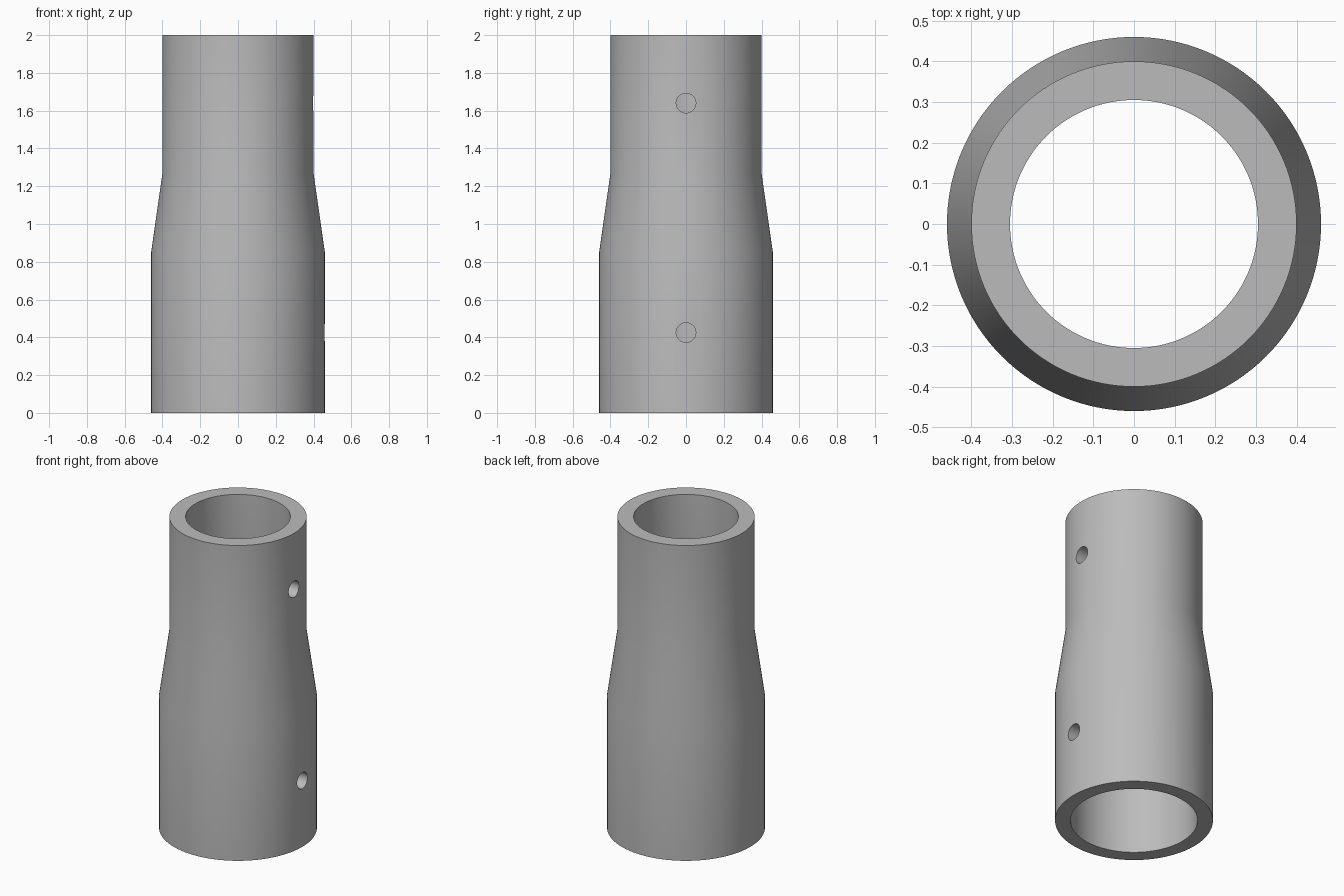
import bpy, bmesh, math
from mathutils import Matrix

cube = bpy.data.objects.get("Cube")
if cube:
    bpy.data.objects.remove(cube, do_unlink=True)

grey = bpy.data.materials.new("plain grey")
grey.use_nodes = True
GREY = (0.5, 0.5, 0.5, 1)
grey.diffuse_color = GREY
grey.node_tree.nodes["Principled BSDF"].inputs["Base Color"].default_value = GREY

SEGMENTS = 128


def make_object(name, bm):
    bmesh.ops.recalc_face_normals(bm, faces=bm.faces)
    mesh = bpy.data.meshes.new(name)
    bm.to_mesh(mesh)
    bm.free()
    mesh.materials.append(grey)
    obj = bpy.data.objects.new(name, mesh)
    bpy.context.collection.objects.link(obj)
    return obj


# Reducing sleeve: closed wall profile (radius, height) spun about z
profile = [(0.46, 0), (0.46, 0.85), (0.40, 1.27), (0.40, 2),
           (0.305, 2), (0.305, 1.27), (0.37, 0.85), (0.37, 0)]
bm = bmesh.new()
rings = []
for radius, height in profile:
    ring = []
    for i in range(SEGMENTS):
        a = math.tau * i / SEGMENTS
        ring.append(bm.verts.new((radius * math.cos(a), radius * math.sin(a), height)))
    rings.append(ring)
for k, ring in enumerate(rings):
    above = rings[(k + 1) % len(rings)]
    for i in range(SEGMENTS):
        j = (i + 1) % SEGMENTS
        bm.faces.new((ring[i], ring[j], above[j], above[i]))
sleeve = make_object("reducer_sleeve", bm)

# Screw holes through the wall on the +x side
bm = bmesh.new()
for height in (0.425, 1.64):
    place = Matrix.Translation((0.4, 0, height)) @ Matrix.Rotation(math.pi / 2, 4, "Y")
    bmesh.ops.create_cone(bm, cap_ends=True, segments=48, radius1=0.052,
                          radius2=0.052, depth=0.4, matrix=place)
cutter = make_object("screw_hole_cutter", bm)
cutter.hide_render = True

cut = sleeve.modifiers.new("screw_holes", "BOOLEAN")
cut.operation = "DIFFERENCE"
cut.solver = "EXACT"
cut.object = cutter

bpy.ops.object.select_all(action="DESELECT")
bpy.context.view_layer.objects.active = sleeve
sleeve.select_set(True)
bpy.ops.object.modifier_apply(modifier=cut.name)
bpy.data.objects.remove(cutter, do_unlink=True)

# Smooth walls with crisp rims
bpy.ops.object.shade_smooth_by_angle(angle=math.radians(30))
